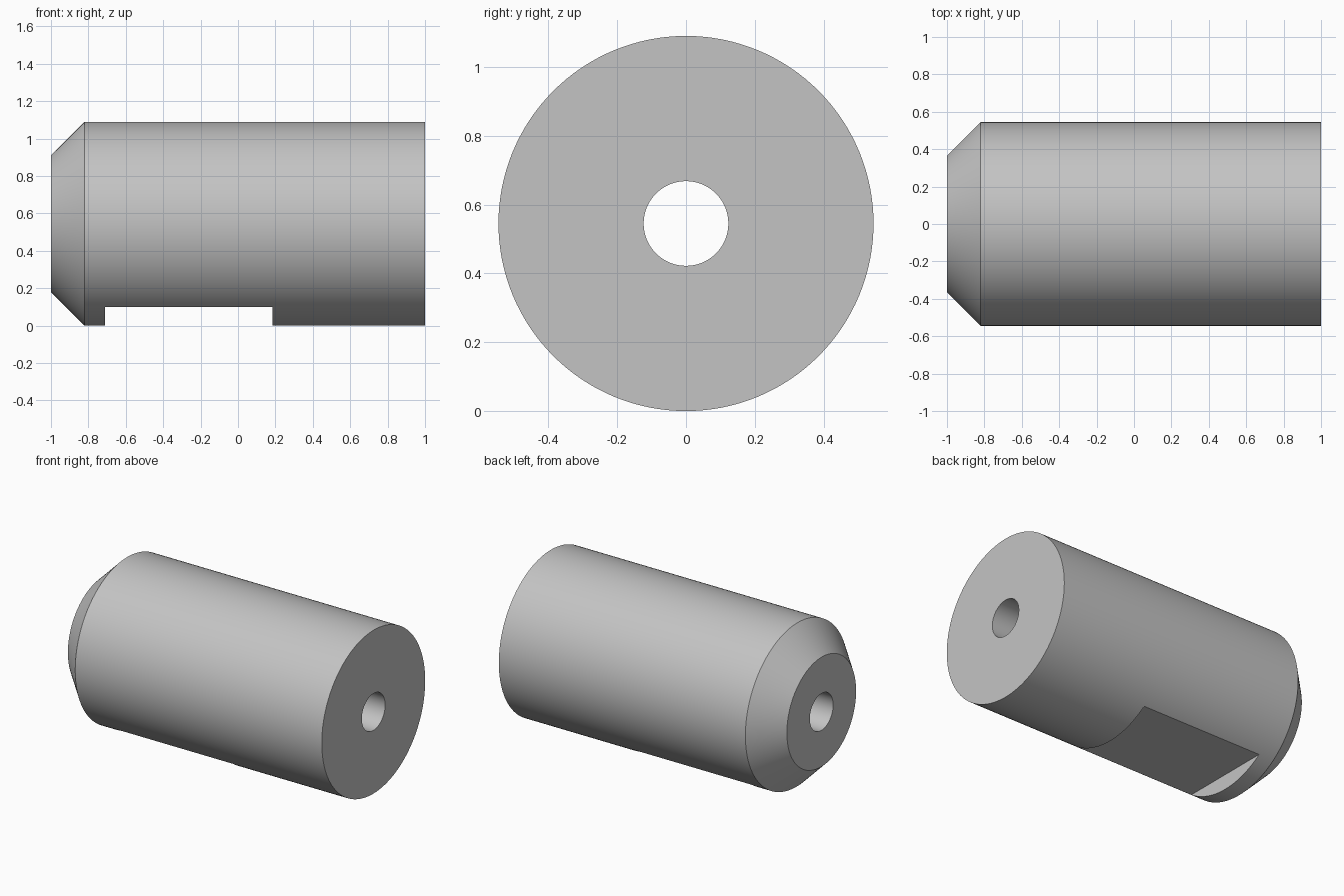
import bpy, bmesh
from math import radians
from mathutils import Vector

default = bpy.data.objects.get("Cube")
if default:
    bpy.data.objects.remove(default, do_unlink=True)

R, BORE = 0.545, 0.123
SEGMENTS = 128

grey = bpy.data.materials.new("plain_grey")
grey.use_nodes = True
colour = (0.55, 0.55, 0.55, 1)
grey.diffuse_color = colour
grey.node_tree.nodes["Principled BSDF"].inputs["Base Color"].default_value = colour


def add_object(name, bm):
    bmesh.ops.recalc_face_normals(bm, faces=bm.faces)
    mesh = bpy.data.meshes.new(name)
    bm.to_mesh(mesh)
    bm.free()
    mesh.materials.append(grey)
    obj = bpy.data.objects.new(name, mesh)
    bpy.context.collection.objects.link(obj)
    return obj


# Chamfered sleeve: closed (x, radius) profile turned about the x axis
profile = [(-1, BORE), (-1, 0.365), (-0.82, R), (1, R), (1, BORE)]
bm = bmesh.new()
verts = [bm.verts.new((x, 0, R + r)) for x, r in profile]
edges = [bm.edges.new((verts[i - 1], verts[i])) for i in range(len(verts))]
bmesh.ops.spin(bm, geom=verts + edges, cent=(0, 0, R), axis=(1, 0, 0),
               angle=radians(360), steps=SEGMENTS, use_merge=True)
bmesh.ops.remove_doubles(bm, verts=bm.verts, dist=1e-5)
sleeve = add_object("sleeve", bm)

# Flat milled across the underside
x0, x1, depth = -0.71, 0.185, 0.1
bm = bmesh.new()
bmesh.ops.create_cube(bm, size=1)
bmesh.ops.scale(bm, vec=Vector((x1 - x0, 2, 2 * depth)), verts=bm.verts)
bmesh.ops.translate(bm, vec=Vector(((x0 + x1) / 2, 0, 0)), verts=bm.verts)
cutter = add_object("flat_cutter", bm)
cutter.hide_render = True

cut = sleeve.modifiers.new("underside_flat", 'BOOLEAN')
cut.operation = 'DIFFERENCE'
cut.solver = 'EXACT'
cut.object = cutter

bpy.ops.object.select_all(action='DESELECT')
sleeve.select_set(True)
bpy.context.view_layer.objects.active = sleeve
bpy.ops.object.modifier_apply(modifier=cut.name)
bpy.data.objects.remove(cutter, do_unlink=True)
bpy.ops.object.shade_smooth_by_angle(angle=radians(25))
